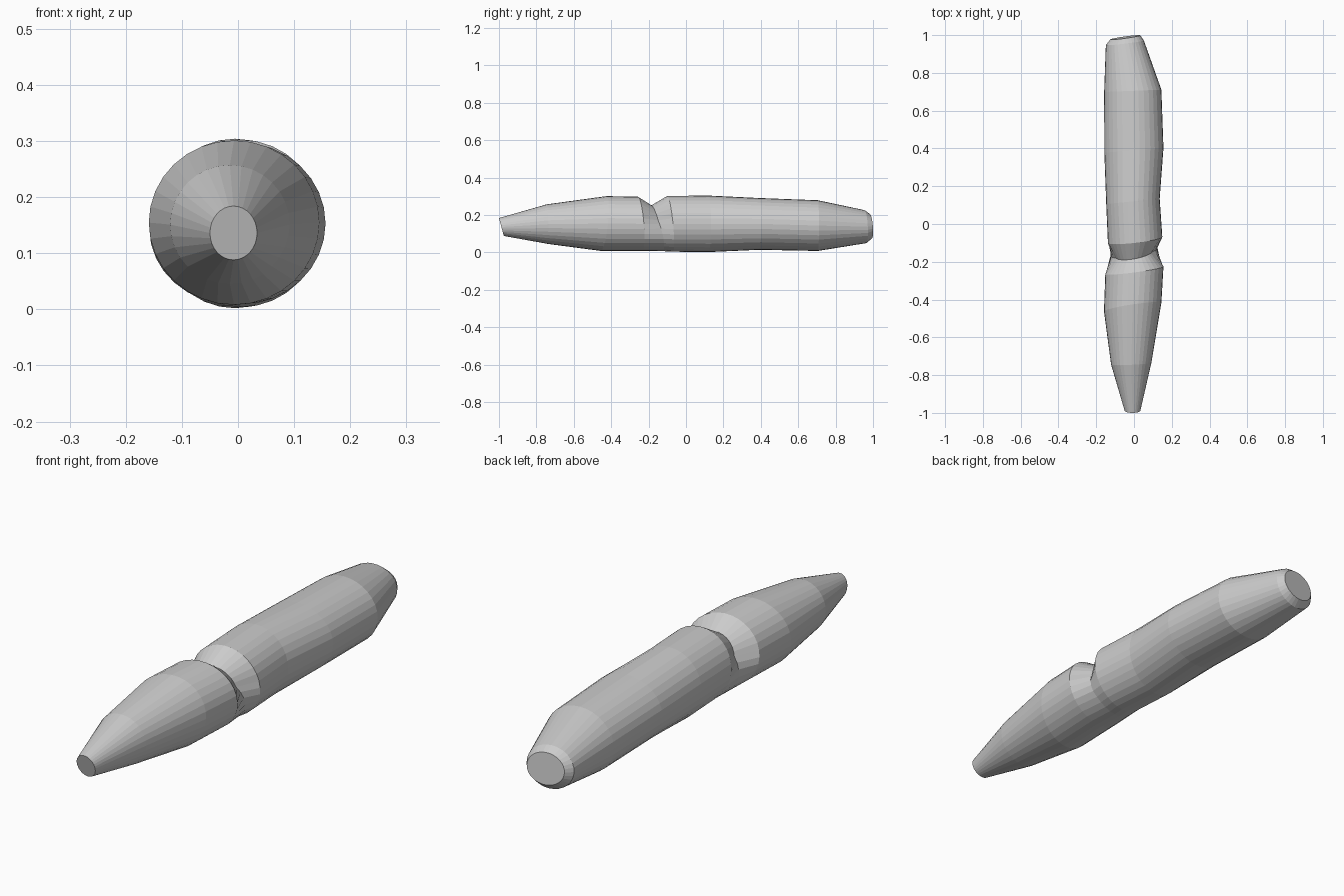
import bpy, bmesh, math

SIDES = 32
# Rings: y, x left, x right, z bottom, z top, y slope over x, y slope over z, notch depth
rings = [
    (-0.987, -0.050, 0.034, 0.088, 0.184, 0.00, -0.27, 0),   # front tip
    (-0.740, -0.121, 0.092, 0.045, 0.257, 0.05, -0.05, 0),
    (-0.440, -0.159, 0.145, 0.008, 0.301, 0.15, 0.10, 0),
    (-0.245, -0.152, 0.156, 0.008, 0.298, 0.13, -0.08, 0),   # lip of the notch
    (-0.160, -0.142, 0.142, 0.007, 0.297, 0.17, -0.25, 0.045),  # notch floor
    (-0.085, -0.138, 0.150, 0.004, 0.302, 0.11, -0.10, 0),
    (0.120, -0.147, 0.136, 0.002, 0.304, 0.10, 0.00, 0),
    (0.390, -0.157, 0.156, 0.014, 0.291, 0.08, 0.00, 0),
    (0.705, -0.158, 0.145, 0.008, 0.279, 0.04, 0.00, 0),
    (0.960, -0.149, 0.052, 0.050, 0.226, 0.12, -0.06, 0),
    (0.988, -0.125, 0.033, 0.075, 0.205, 0.14, -0.08, 0),    # back cap
]

bm = bmesh.new()
loops = []
for y, x0, x1, z0, z1, sx, sz, notch in rings:
    cx, cz = (x0 + x1) / 2, (z0 + z1) / 2
    rx, rz = (x1 - x0) / 2, (z1 - z0) / 2
    loop = []
    for i in range(SIDES):
        a = 2 * math.pi * i / SIDES
        # the notch is deepest on top and fades out below the flanks
        d = notch * min(1, max(0, (math.sin(a) + 0.5) / 0.7))
        dx, dz = (rx - d) * math.cos(a), (rz - d) * math.sin(a)
        loop.append(bm.verts.new((cx + dx, y + sx * dx + sz * dz, cz + dz)))
    loops.append(loop)

# Skin the rings and close both ends
for lo, hi in zip(loops, loops[1:]):
    for i in range(SIDES):
        j = (i + 1) % SIDES
        bm.faces.new((lo[i], lo[j], hi[j], hi[i]))
bm.faces.new(loops[0])
bm.faces.new(loops[-1])
bmesh.ops.recalc_face_normals(bm, faces=bm.faces)

mesh = bpy.data.meshes.new("notched_log")
bm.to_mesh(mesh)
bm.free()
log = bpy.data.objects.new("notched_log", mesh)
bpy.context.collection.objects.link(log)
